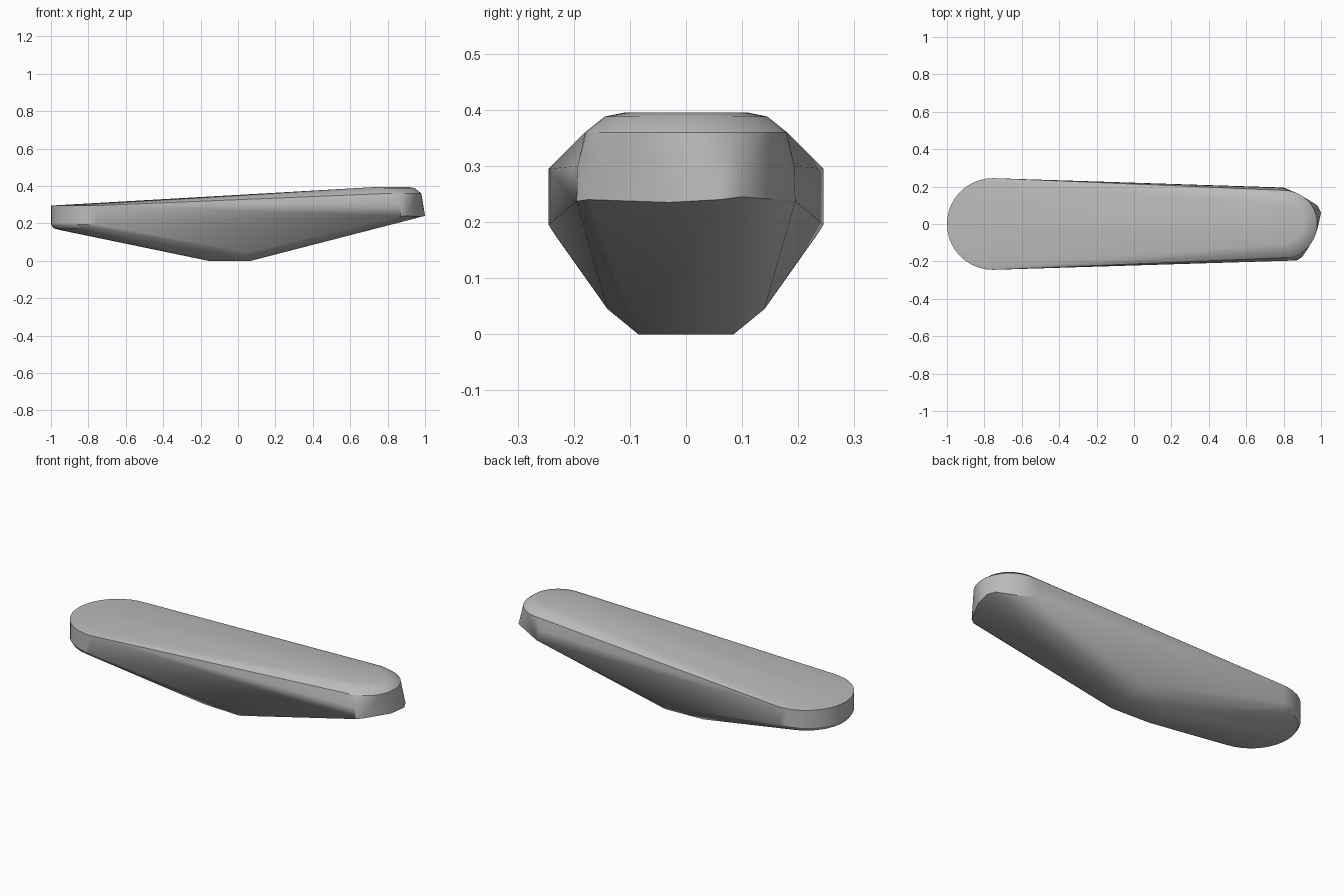
import bpy, bmesh
from math import sin, cos, pi

cube = bpy.data.objects.get("Cube")
if cube:
    bpy.data.objects.remove(cube)

mat = bpy.data.materials.new("plain grey")
mat.use_nodes = True
grey = (0.5, 0.5, 0.5, 1)
mat.diffuse_color = grey
mat.node_tree.nodes["Principled BSDF"].inputs["Base Color"].default_value = grey

bm = bmesh.new()


def arc(cx, z, rx, ry, direction, steps=20):
    """Half-ellipse of points at height z, bulging along x in the given direction."""
    for i in range(steps + 1):
        a = pi * (i / steps - 0.5)
        bm.verts.new((cx + direction * rx * cos(a), ry * sin(a), z))


def pair(x, y, z):
    """Two points mirrored across the centre line."""
    for side in (-1, 1):
        bm.verts.new((x, side * y, z))


# Broad rounded end: upright wall with a softened lower rim
for z, r in ((0.295, 0.245), (0.195, 0.245), (0.175, 0.232), (0.165, 0.2)):
    arc(-0.755, z, r, r, -1)

# Narrow raised end: stepped rounding up to the top
for cx, z, rx, ry in ((0.80, 0.36, 0.18, 0.18), (0.79, 0.388, 0.155, 0.145),
                      (0.75, 0.395, 0.16, 0.11)):
    arc(cx, z, rx, ry, 1)

# Lower edge of the narrow end, with its off-centre tip
for x, y, z in ((0.87, -0.195, 0.237), (0.87, -0.193, 0.30), (0.90, -0.175, 0.24),
                (0.98, -0.03, 0.235), (1.0, 0.06, 0.24), (0.98, 0.10, 0.245),
                (0.80, 0.195, 0.237), (0.78, 0.193, 0.30)):
    bm.verts.new((x, y, z))

# Small flat underside and its shoulders
pair(-0.16, 0.075, 0.0)
pair(0.07, 0.085, 0.0)
pair(-0.19, 0.08, 0.007)
pair(0.05, 0.14, 0.045)

# Wrap a skin around the outline and tidy it
hull = bmesh.ops.convex_hull(bm, input=bm.verts)
loose = {g for g in hull["geom_interior"] + hull["geom_unused"]
         if isinstance(g, bmesh.types.BMVert)}
bmesh.ops.delete(bm, geom=list(loose), context='VERTS')
bmesh.ops.recalc_face_normals(bm, faces=bm.faces)

mesh = bpy.data.meshes.new("tapered_body")
bm.to_mesh(mesh)
bm.free()
mesh.materials.append(mat)
body = bpy.data.objects.new("tapered_body", mesh)
bpy.context.collection.objects.link(body)

# Smooth curves while the hard rims stay crisp
bpy.ops.object.select_all(action='DESELECT')
body.select_set(True)
bpy.context.view_layer.objects.active = body
bpy.ops.object.shade_smooth_by_angle(angle=0.5)
